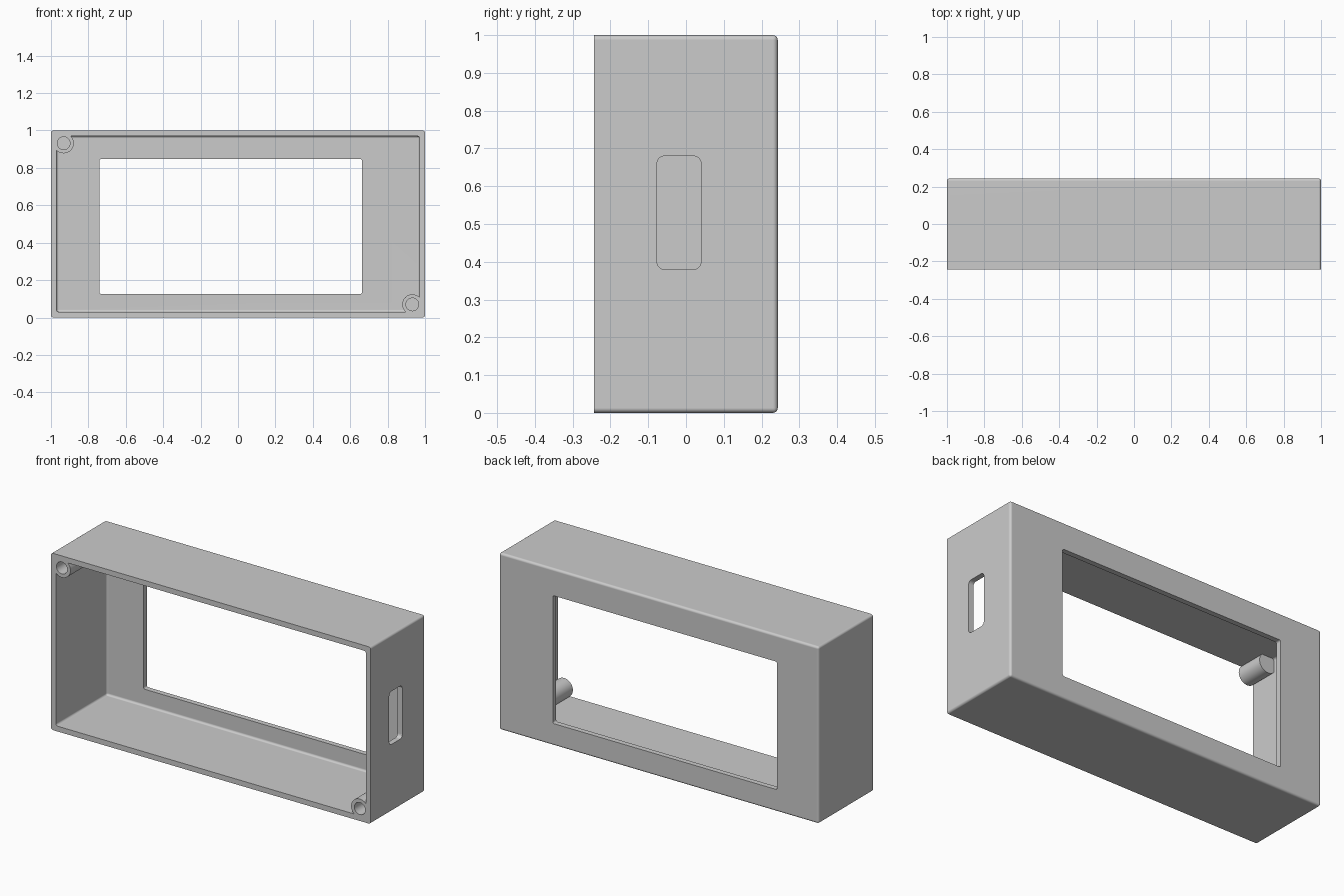
import bpy, bmesh, math
from mathutils import Matrix, Vector

if "Cube" in bpy.data.objects:
    bpy.data.objects.remove(bpy.data.objects["Cube"])

D = 0.243      # half depth
WALL = 0.03


def finish(bm, name):
    me = bpy.data.meshes.new(name)
    bm.to_mesh(me)
    bm.free()
    ob = bpy.data.objects.new(name, me)
    bpy.context.collection.objects.link(ob)
    return ob


def rounded_box(name, lo, hi, r, pick):
    """Box from lo to hi; edges whose (midpoint, direction) satisfy pick are rounded."""
    lo, hi = Vector(lo), Vector(hi)
    bm = bmesh.new()
    bmesh.ops.create_cube(bm, size=1)
    for v in bm.verts:
        v.co = Vector([lo[i] if v.co[i] < 0 else hi[i] for i in range(3)])
    edges = []
    for e in bm.edges:
        mid = (e.verts[0].co + e.verts[1].co) / 2
        direction = (e.verts[1].co - e.verts[0].co).normalized()
        if pick(mid, direction):
            edges.append(e)
    bmesh.ops.bevel(bm, geom=edges, offset=r, segments=4, profile=0.5, affect='EDGES')
    return finish(bm, name)


def cylinder_y(name, x, z, r, y0, y1):
    bm = bmesh.new()
    m = Matrix.Translation((x, (y0 + y1) / 2, z)) @ Matrix.Rotation(math.pi / 2, 4, 'X')
    bmesh.ops.create_cone(bm, cap_ends=True, segments=48, radius1=r, radius2=r,
                          depth=y1 - y0, matrix=m)
    return finish(bm, name)


def combine(target, tool, op):
    mod = target.modifiers.new(op, 'BOOLEAN')
    mod.object, mod.operation, mod.solver = tool, op, 'EXACT'
    bpy.context.view_layer.objects.active = target
    bpy.ops.object.modifier_apply(modifier=mod.name)
    bpy.data.objects.remove(tool)


def along_y(mid, d):
    return abs(d.y) > 0.9


def along_x(mid, d):
    return abs(d.x) > 0.9


def all_but_front(mid, d):
    return abs(d.y) > 0.9 or mid.y > 0.1


# Hollow shell, open at the front, rounded toward the back
case = rounded_box("enclosure", (-1, -D, 0), (1, D, 1), 0.013, all_but_front)
cavity = rounded_box("cavity_cutter", (-1 + WALL, -D - 0.1, WALL),
                     (1 - WALL, D - WALL, 1 - WALL), 0.012, all_but_front)
combine(case, cavity, 'DIFFERENCE')

# Display window in the back plate
window = rounded_box("window_cutter", (-0.74, D - 0.1, 0.125), (0.663, D + 0.1, 0.848),
                     0.01, along_y)
combine(case, window, 'DIFFERENCE')

# Port slot in the right wall
slot = rounded_box("slot_cutter", (0.9, -0.077, 0.38), (1.1, 0.04, 0.68), 0.02, along_x)
combine(case, slot, 'DIFFERENCE')

# Screw posts in two opposite corners, with blind holes
for x, z in ((-0.932, 0.932), (0.932, 0.07)):
    combine(case, cylinder_y("screw_post", x, z, 0.054, -D, -D + 0.16), 'UNION')
    combine(case, cylinder_y("hole_cutter", x, z, 0.034, -D - 0.1, -D + 0.13), 'DIFFERENCE')

# Smooth rounds, crisp flats
bpy.ops.object.select_all(action='DESELECT')
case.select_set(True)
bpy.context.view_layer.objects.active = case
bpy.ops.object.shade_smooth_by_angle(angle=math.radians(30))
wn = case.modifiers.new("flat_faces", 'WEIGHTED_NORMAL')
wn.keep_sharp = True
